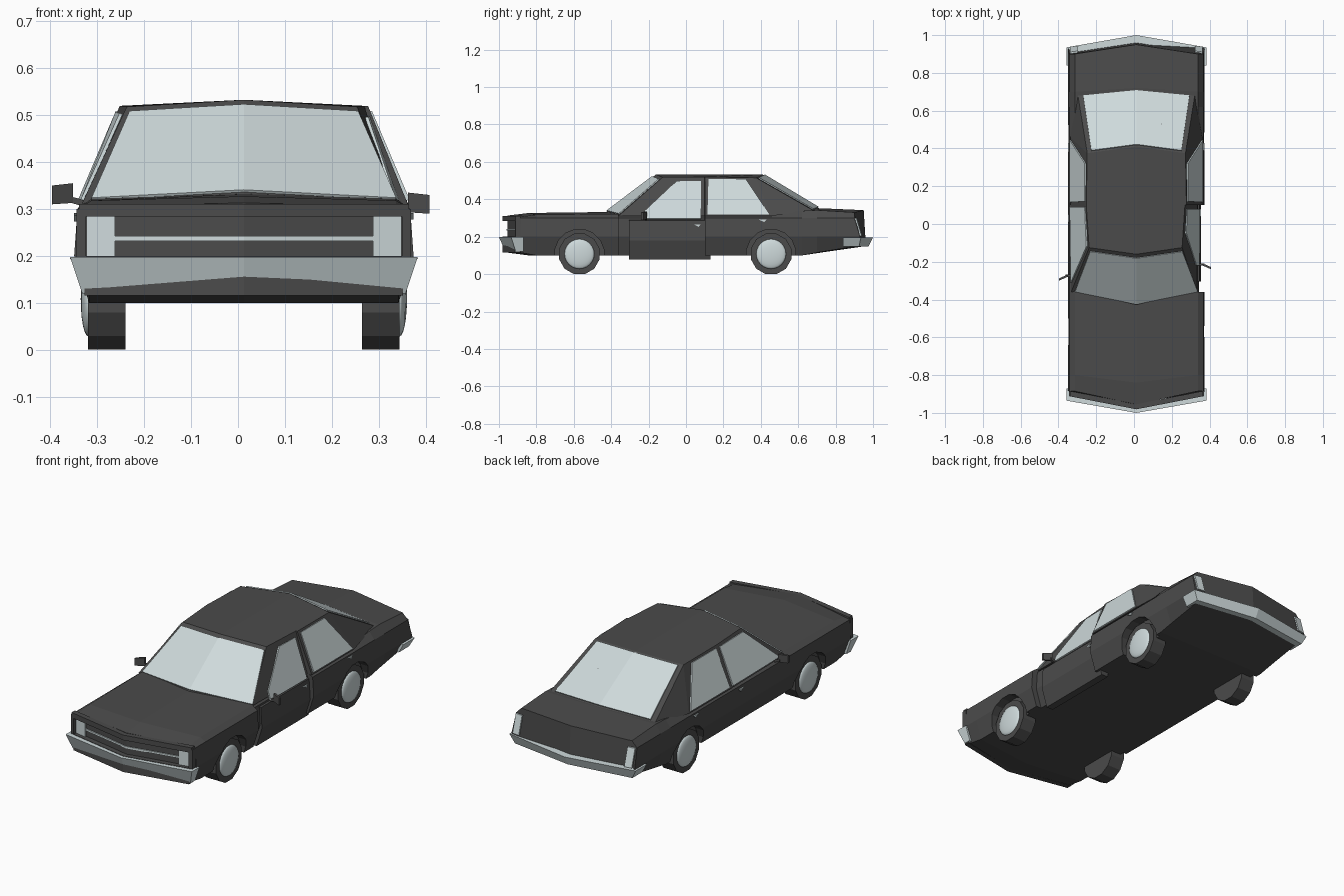
import bpy, bmesh, math
from mathutils import Matrix, Vector

if "Cube" in bpy.data.objects:
    bpy.data.objects.remove(bpy.data.objects["Cube"])

CX = 0.0125  # centre line of the car body


def material(name, rgb):
    m = bpy.data.materials.new(name)
    m.use_nodes = True
    m.diffuse_color = (*rgb, 1)
    m.node_tree.nodes["Principled BSDF"].inputs["Base Color"].default_value = (*rgb, 1)
    return m


DARK = material("dark_grey", (0.07, 0.07, 0.07))
LIGHT = material("pale_blue_grey", (0.62, 0.70, 0.71))


def finish(name, bm, mat):
    bmesh.ops.remove_doubles(bm, verts=bm.verts, dist=0.0002)
    bmesh.ops.recalc_face_normals(bm, faces=bm.faces)
    me = bpy.data.meshes.new(name)
    bm.to_mesh(me)
    bm.free()
    me.materials.append(mat)
    ob = bpy.data.objects.new(name, me)
    bpy.context.collection.objects.link(ob)
    return ob


def loft(name, rings, mat, caps=True):
    """Skin closed rings of equal length; x is measured from the centre line."""
    bm = bmesh.new()
    rows = [[bm.verts.new((p[0] + CX, p[1], p[2])) for p in r] for r in rings]
    n = len(rows[0])
    for a, b in zip(rows, rows[1:]):
        for i in range(n):
            j = (i + 1) % n
            bm.faces.new((a[i], a[j], b[j], b[i]))
    if caps:
        # each cap is split along the centre line
        h = n // 2
        for r in (rows[0], rows[-1]):
            bm.faces.new(r[:h + 1])
            bm.faces.new(r[h:] + r[:1])
    return finish(name, bm, mat)


def plate(name, pts, mat, shift, thick=None):
    """Thin solid polygon: pts moved by shift to make the outer face."""
    inner = [Vector(p) for p in pts]
    outer = [p + Vector(shift) for p in inner]
    bm = bmesh.new()
    a = [bm.verts.new(p) for p in inner]
    b = [bm.verts.new(p) for p in outer]
    bm.faces.new(a)
    bm.faces.new(b)
    for i in range(len(a)):
        j = (i + 1) % len(a)
        bm.faces.new((a[i], a[j], b[j], b[i]))
    return finish(name, bm, mat)


def vee(name, xs, z0, z1, tip, sweep, depth, mat, lean=0.0):
    """Slab following the swept nose or tail; depth points outward."""
    rings = []
    for x in xs:
        y = tip + sweep * abs(x)
        rings.append([(x, y, z0), (x, y + depth, z0),
                      (x, y + depth + lean, z1), (x, y + lean, z1)])
    return loft(name, rings, mat)


# Lower body: stations from nose to tail
def station(ys, yc, zb, zt, zc, dent=0.0, lean=0.0):
    side = [(0.33, ys + lean * 0.4, zb), (0.362, ys + lean, 0.2),
            (0.355, ys, 0.30), (0.325, ys, zt)]
    right = [(-x, y, z) for x, y, z in side]
    left = [(x - dent, y, z) for x, y, z in reversed(side)]
    return ([(0, yc + lean * 0.4, zb)] + right + [(0, yc, zc)] + left)


DENT = 0.03  # the left front door sits inward
body = loft("lower_body", [
    station(-0.885, -0.955, 0.115, 0.306, 0.313),
    station(-0.80, -0.84, 0.10, 0.318, 0.327),
    station(-0.361, -0.43, 0.10, 0.322, 0.332),
    station(-0.36, -0.429, 0.10, 0.322, 0.332, DENT),
    station(0.10, 0.10, 0.10, 0.315, 0.33, DENT),
    station(0.101, 0.101, 0.10, 0.315, 0.33),
    station(0.46, 0.46, 0.10, 0.318, 0.33),
    station(0.62, 0.62, 0.10, 0.338, 0.345),
    station(0.70, 0.72, 0.115, 0.342, 0.352),
    station(0.90, 0.95, 0.15, 0.33, 0.342, lean=0.03),
], DARK)

# Wheels and wheel arches
for end, wy in (("front", -0.57), ("rear", 0.455)):
    for label, s in (("left", 1), ("right", -1)):
        def disc(name, radius, sides, x0, x1, mat):
            bm = bmesh.new()
            turn = Matrix.Rotation(math.pi / sides, 4, 'Z')
            place = (Matrix.Translation((CX + s * (x0 + x1) / 2, wy, 0.108))
                     @ Matrix.Rotation(math.pi / 2, 4, 'Y') @ turn)
            bmesh.ops.create_cone(bm, cap_ends=True, segments=sides, radius1=radius,
                                  radius2=radius, depth=x1 - x0, matrix=place)
            return finish(name, bm, mat)

        cutter = disc("arch_cutter", 0.133, 16, 0.31, 0.45, DARK)
        mod = body.modifiers.new("arch", 'BOOLEAN')
        mod.operation = 'DIFFERENCE'
        mod.solver = 'EXACT'
        mod.object = cutter
        bpy.context.view_layer.objects.active = body
        bpy.ops.object.modifier_apply(modifier=mod.name)
        bpy.data.objects.remove(cutter)

        disc(f"{end}_{label}_tyre", 0.112, 12, 0.2525, 0.3325, DARK)
        bm = bmesh.new()
        bmesh.ops.create_uvsphere(
            bm, u_segments=24, v_segments=12, radius=0.08,
            matrix=Matrix.Translation((CX + s * 0.332, wy, 0.108))
            @ Matrix.Diagonal((0.2, 1, 1, 1)) @ Matrix.Rotation(math.pi / 2, 4, 'Y'))
        for f in bm.faces:
            f.smooth = True
        finish(f"{end}_{label}_hubcap", bm, LIGHT)

# Cabin: base outline joined to roof outline
base = [(0.345, -0.36, 0.312), (0.35, 0.10, 0.31), (0.35, 0.101, 0.31),
        (0.35, 0.46, 0.312), (0.31, 0.685, 0.338)]
roof = [(0.25, -0.125, 0.518), (0.265, 0.10, 0.52), (0.265, 0.101, 0.52),
        (0.26, 0.375, 0.515), (0.26, 0.375, 0.515)]


def outline(side, front, back, dent):
    left = [(x - (dent if i < 2 else 0), y, z) for i, (x, y, z) in enumerate(side)]
    right = [(-x, y, z) for x, y, z in reversed(side)]
    return [front] + left + [back] + right


base_ring = outline(base, (0, -0.43, 0.33), (0, 0.715, 0.35), 0.025)
roof_ring = outline(roof, (0, -0.16, 0.533), (0, 0.41, 0.533), 0.008)
loft("cabin", [base_ring, roof_ring], DARK)


# Front and rear glass, two panes each meeting on the centre line
def pane(name, centre_low, side_low, side_top, centre_top, u, v0, v1, shift):
    cl, sl, st, ct = map(Vector, (centre_low, side_low, side_top, centre_top))
    for label, s in (("left", 1), ("right", -1)):
        pts = []
        for a, b in ((0, v0), (u, v0), (u, v1), (0, v1)):
            p = cl.lerp(sl, a).lerp(ct.lerp(st, a), b)
            pts.append((p.x * s + CX, p.y, p.z))
        plate(f"{name}_{label}", pts, LIGHT, shift)


pane("windscreen", base_ring[0], base[0], roof[0], roof_ring[0],
     0.95, 0.03, 0.93, (0, -0.003, 0.005))
pane("rear_window", (0, 0.715, 0.35), base[4], roof[4], (0, 0.41, 0.533),
     0.91, 0.03, 0.97, (0, 0.003, 0.005))


# Side glass, set on the leaning cabin wall
def side_glass(name, s, outline_yz, dent=0.0):
    pts = []
    for y, z in outline_yz:
        t = (z - 0.31) / 0.207
        x = 0.350 - 0.088 * t - dent * (1 - 0.7 * t)
        x -= max(0, -y) * (0.015 + 0.07 * max(t, 0))
        pts.append((CX + s * x, y, z))
    plate(name, pts, LIGHT, (s * 0.007, 0, 0.002))


rear_pane = [(0.115, 0.318), (0.445, 0.318), (0.32, 0.507), (0.12, 0.507)]
side_glass("rear_left_window", 1, rear_pane)
side_glass("rear_right_window", -1, rear_pane)
side_glass("front_right_window", -1,
           [(-0.31, 0.318), (-0.12, 0.502), (0.09, 0.505), (0.09, 0.318)])
side_glass("front_left_window", 1,
           [(-0.22, 0.295), (-0.22, 0.335), (-0.05, 0.495), (0.08, 0.495), (0.08, 0.295)], 0.024)

# Left front door, sitting low and inward
door = [(0.27, 0.077), (0.31, 0.077), (0.342, 0.18), (0.335, 0.288), (0.29, 0.30), (0.27, 0.29)]
plate("front_left_door", [(CX + x, -0.305, z) for x, z in door], DARK, (0, 0.435, 0))

# Nose: hooded frame, grille strip and headlamps
NOSE = (-0.953, 0.195)
vee("nose_top_lip", (-0.352, 0, 0.352), 0.284, 0.311, *NOSE, -0.028, DARK)
vee("nose_base", (-0.34, 0, 0.34), 0.115, 0.20, *NOSE, -0.028, DARK)
vee("grille_strip", (-0.28, 0, 0.28), 0.232, 0.242, *NOSE, -0.006, LIGHT)
for label, s in (("left", 1), ("right", -1)):
    vee(f"nose_post_{label}", (s * 0.337, s * 0.357), 0.19, 0.30, *NOSE, -0.028, DARK)
    vee(f"headlamp_{label}", (s * 0.275, s * 0.336), 0.20, 0.284, *NOSE, -0.009, LIGHT)
    # Tail lamps at the rear corners
    vee(f"tail_lamp_{label}", (s * 0.31, s * 0.35), 0.205, 0.30, 0.978, -0.138, 0.009,
        LIGHT, lean=-0.028)


# Wraparound bumpers
def bumper(name, s, z_top, z_low, tip_low, side_low, wrap):
    def ring(w, tip, side, z):
        return [(0, s * tip, z), (w, s * side, z), (w, s * wrap, z),
                (0, s * wrap, z), (-w, s * wrap, z), (-w, s * side, z)]
    loft(name, [ring(0.345, tip_low, side_low, z_low), ring(0.371, 1.0, 0.935, z_top)], LIGHT)


bumper("front_bumper", -1, 0.198, 0.12, 0.965, 0.91, 0.87)
bumper("rear_bumper", 1, 0.195, 0.147, 0.975, 0.925, 0.84)

# Door mirrors, handles and rear door seams
for label, s, x, y, z in (("left", 1, 0.363, -0.22, 0.29), ("right", -1, 0.352, -0.28, 0.31)):
    plate(f"mirror_{label}",
          [(s * x, y, z + 0.003), (s * (x + 0.045), y - 0.02 * s * s, z),
           (s * (x + 0.045), y - 0.02, z + 0.04), (s * x, y, z + 0.045)], DARK, (0, 0.012, 0))
    plate(f"mirror_stalk_{label}",
          [(s * (x - 0.04), y, z - 0.01), (s * (x + 0.01), y, z + 0.005),
           (s * (x + 0.01), y, z + 0.018), (s * (x - 0.04), y, z + 0.005)], DARK, (0, 0.012, 0))
for name, s, y, z, x in (("front_left", 1, 0.06, 0.26, 0.334), ("rear_left", 1, 0.41, 0.285, 0.353),
                         ("front_right", -1, 0.03, 0.28, 0.353), ("rear_right", -1, 0.41, 0.285, 0.353)):
    plate(f"{name}_handle", [(CX + s * x, y - 0.02, z + 0.006), (CX + s * x, y + 0.02, z + 0.006),
                             (CX + s * x, y + 0.008, z - 0.007)], LIGHT, (s * 0.009, 0, 0))
